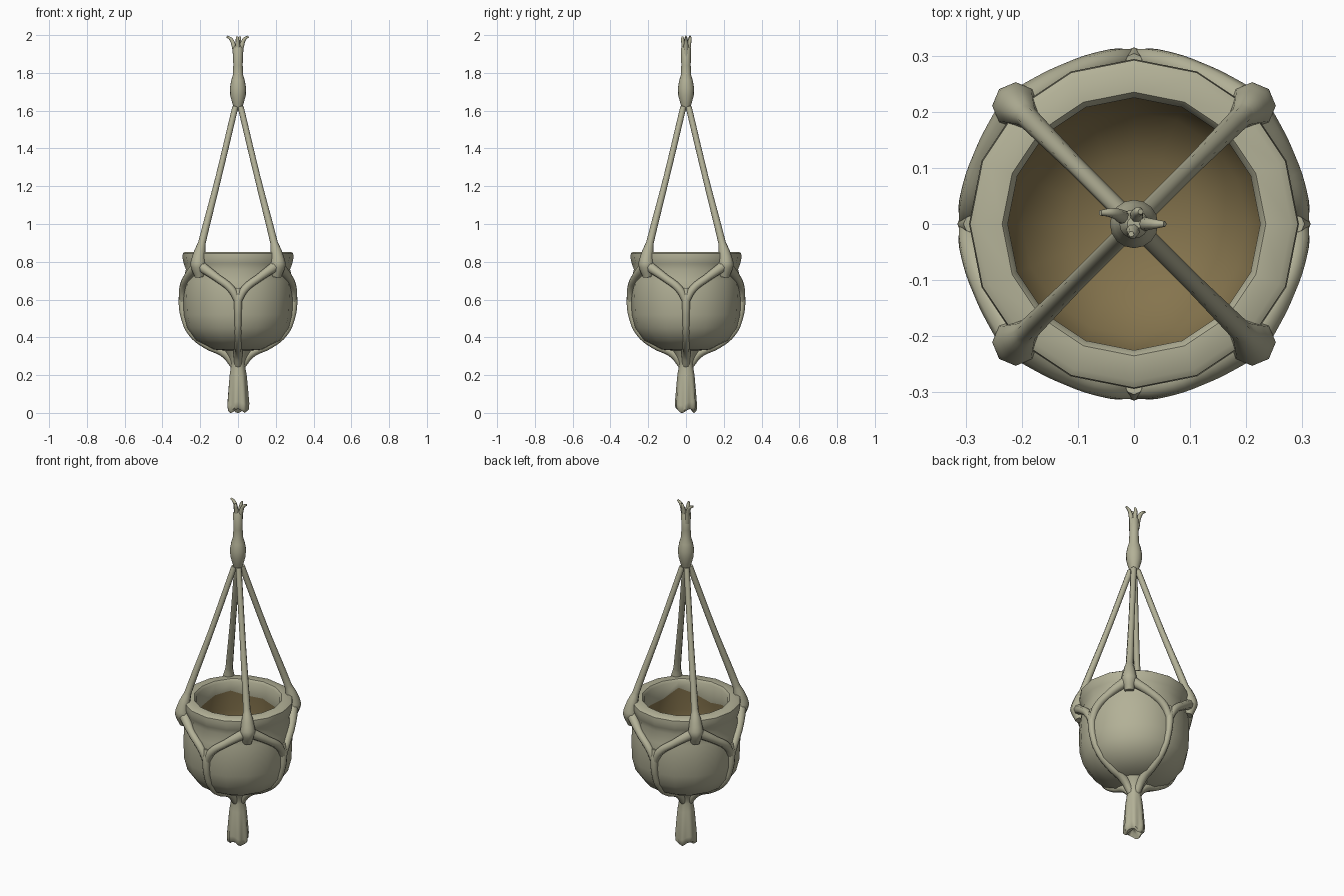
import bpy, bmesh, math

if "Cube" in bpy.data.objects:
    bpy.data.objects.remove(bpy.data.objects["Cube"])

def material(name, rgb):
    m = bpy.data.materials.new(name)
    m.diffuse_color = (*rgb, 1)
    m.use_nodes = True
    m.node_tree.nodes["Principled BSDF"].inputs["Base Color"].default_value = m.diffuse_color
    return m

CLAY = material("pale clay", (0.45, 0.44, 0.31))
SOIL = material("brown inside", (0.235, 0.175, 0.075))

def finish(ob, angle=50):
    bpy.ops.object.select_all(action='DESELECT')
    ob.select_set(True)
    bpy.context.view_layer.objects.active = ob
    bpy.ops.object.shade_smooth_by_angle(angle=math.radians(angle))

def lathe(name, profile, segs, shape=None):
    """Revolve (r, z) points; shape(r, z, angle, ring) may vary them."""
    bm = bmesh.new()
    rings = []
    for k, (r, z) in enumerate(profile):
        if r == 0:
            rings.append([bm.verts.new((0, 0, z))] * segs)
            continue
        ring = []
        for i in range(segs):
            a = 2 * math.pi * i / segs
            rr, zz = shape(r, z, a, k) if shape else (r, z)
            ring.append(bm.verts.new((rr * math.cos(a), rr * math.sin(a), zz)))
        rings.append(ring)
    for lo, hi in zip(rings, rings[1:]):
        for i in range(segs):
            j = (i + 1) % segs
            quad = list(dict.fromkeys([lo[i], lo[j], hi[j], hi[i]]))
            bm.faces.new(quad)
    bmesh.ops.recalc_face_normals(bm, faces=bm.faces)
    me = bpy.data.meshes.new(name)
    bm.to_mesh(me)
    bm.free()
    ob = bpy.data.objects.new(name, me)
    bpy.context.collection.objects.link(ob)
    me.materials.append(CLAY)
    finish(ob)
    return ob

def rope(name, pts):
    """Smooth tube through (x, y, z, radius) points."""
    cu = bpy.data.curves.new(name, 'CURVE')
    cu.dimensions = '3D'
    cu.bevel_depth = 1
    cu.bevel_resolution = 2
    cu.use_fill_caps = True
    cu.resolution_u = 5
    sp = cu.splines.new('BEZIER')
    sp.bezier_points.add(len(pts) - 1)
    for p, (x, y, z, r) in zip(sp.bezier_points, pts):
        p.co = (x, y, z)
        p.radius = r
        p.handle_left_type = p.handle_right_type = 'AUTO'
    ob = bpy.data.objects.new(name, cu)
    bpy.context.collection.objects.link(ob)
    bpy.ops.object.select_all(action='DESELECT')
    ob.select_set(True)
    bpy.context.view_layer.objects.active = ob
    bpy.ops.object.convert(target='MESH')
    ob = bpy.context.view_layer.objects.active
    ob.data.materials.clear()
    ob.data.materials.append(CLAY)
    finish(ob)

def polar(deg, pts):
    a = math.radians(deg)
    return [(r * math.cos(a), r * math.sin(a), z, w) for r, z, w in pts]

# Hollow pot, brown below an uneven line on the inner wall
SOIL_RING = 14
def uneven(r, z, a, k):
    if k == SOIL_RING:
        z += 0.05 * max(0, -math.sin(2 * a)) ** 3 + 0.012 * math.sin(5 * a)
    return r, z

pot = lathe("pot", [
    (0, 0.325), (0.13, 0.335), (0.225, 0.385), (0.272, 0.45), (0.29, 0.52),
    (0.294, 0.62), (0.29, 0.70), (0.276, 0.76), (0.287, 0.79), (0.294, 0.82),
    (0.292, 0.845), (0.28, 0.853), (0.235, 0.853), (0.225, 0.84),
    (0.228, 0.745), (0.24, 0.67), (0.235, 0.58), (0.20, 0.49), (0.12, 0.43),
    (0, 0.41)], 16, uneven)
pot.data.materials.append(SOIL)
for i, f in enumerate(pot.data.polygons):
    f.material_index = 1 if i >= SOIL_RING * 16 else 0

for q in range(4):
    d = 45 + 90 * q
    # Hanging cord with the knot on the rim
    rope("hanging_cord", polar(d, [
        (0.288, 0.72, 0.025), (0.298, 0.785, 0.042), (0.289, 0.84, 0.033),
        (0.27, 0.90, 0.020), (0.145, 1.25, 0.016), (0.02, 1.62, 0.016)]))
    # Net cords from the rim knot down to the neighbouring junctions
    for s in (-1, 1):
        rope("net_cord", polar(d, [(0.296, 0.785, 0.030)])
             + polar(d + s * 22.5, [(0.290, 0.715, 0.022)])
             + polar(d + s * 38, [(0.293, 0.655, 0.022)])
             + polar(d + s * 45, [(0.292, 0.59, 0.020)]))
    # Cord running under the pot
    rope("under_cord", polar(90 * q, [
        (0.288, 0.66, 0.016), (0.293, 0.60, 0.022), (0.283, 0.50, 0.018),
        (0.245, 0.42, 0.018), (0.165, 0.358, 0.02), (0.07, 0.315, 0.024),
        (0.02, 0.25, 0.02)]))

# Top knot and bundled cord
lathe("top_knot", [
    (0, 1.60), (0.018, 1.605), (0.030, 1.64), (0.041, 1.68), (0.043, 1.72),
    (0.036, 1.76), (0.027, 1.79), (0.025, 1.84), (0.026, 1.93), (0.012, 1.95),
    (0, 1.95)], 16)

# Frayed ends at the top
for x, y in ((-0.06, 0.02), (0.055, 0.0), (0.012, 0.022), (-0.005, -0.018)):
    rope("frayed_end", [(x * 0.22, y * 0.5, 1.88, 0.013),
                        (x * 0.4, y * 0.7, 1.95, 0.012),
                        (x * 0.65, y, 1.98, 0.009), (x, y, 1.993, 0.005)])

# Gathered tassel with lobed strands
def lobes(r, z, a, k):
    w = max(0, min(1, (0.26 - z) / 0.2))
    return r * (1 - 0.13 * w * (1 - math.cos(7 * a)) / 2), z + 0.01 * w * math.sin(3 * a)

lathe("tassel", [
    (0, 0.34), (0.07, 0.33), (0.052, 0.30), (0.040, 0.265), (0.038, 0.245),
    (0.046, 0.20), (0.053, 0.13), (0.060, 0.05), (0.058, 0.02), (0.045, 0.01),
    (0.025, 0.03), (0, 0.04)], 42, lobes)
